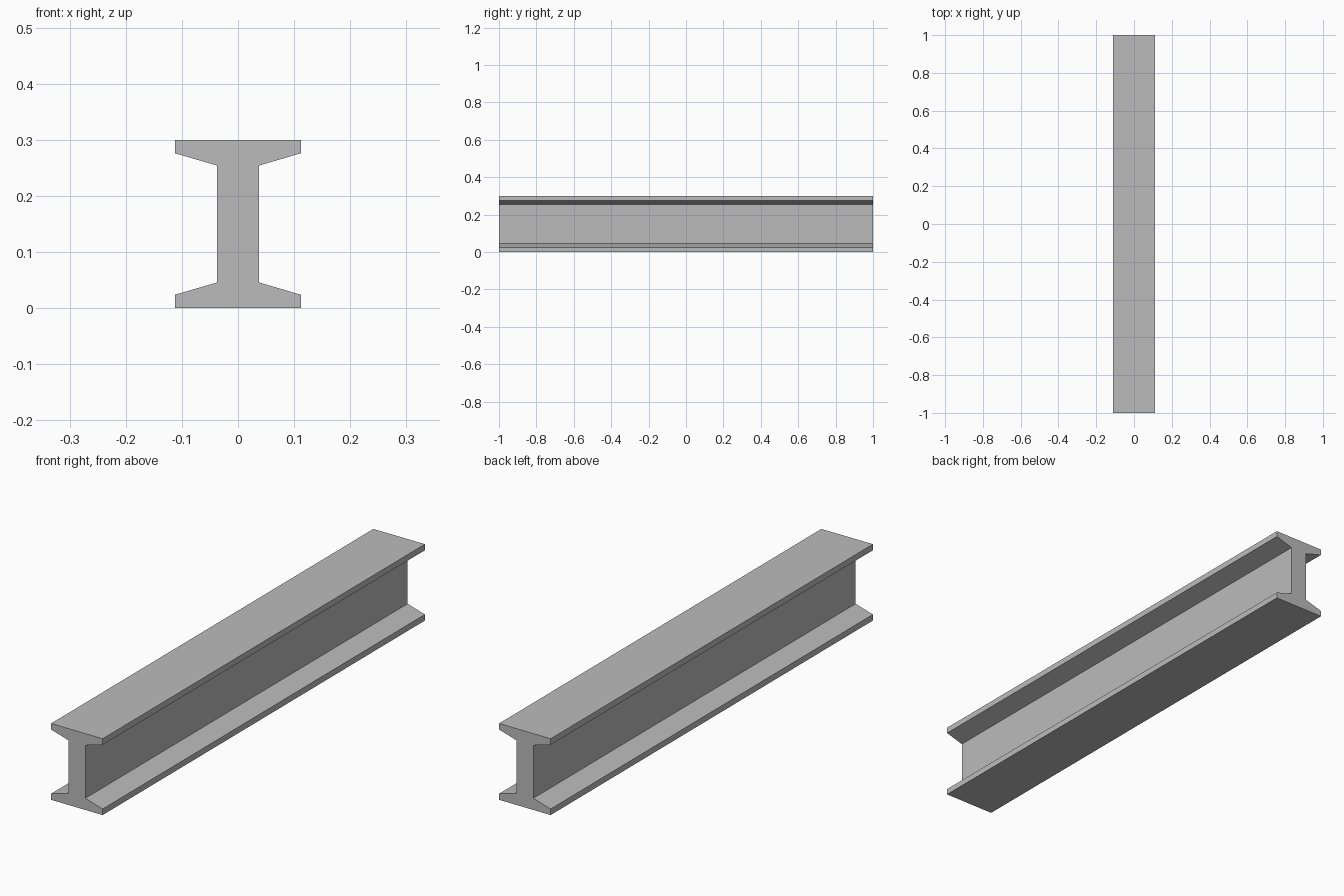
import bpy
import bmesh

# Remove the default cube
cube = bpy.data.objects.get("Cube")
if cube:
    bpy.data.objects.remove(cube, do_unlink=True)

LENGTH, HEIGHT = 2.0, 0.3

# Steel material
steel = bpy.data.materials.new("steel_grey")
steel.use_nodes = True
colour = (0.5, 0.5, 0.5, 1.0)
steel.diffuse_color = colour
steel.node_tree.nodes["Principled BSDF"].inputs["Base Color"].default_value = colour

# Lower right quarter of the section, mirrored into a full I outline
lower_right = [(0.112, 0.0), (0.112, 0.024), (0.037, 0.046)]
right = lower_right + [(x, HEIGHT - z) for x, z in reversed(lower_right)]
outline = right + [(-x, z) for x, z in reversed(right)]

# Extrude the section along the beam
bm = bmesh.new()
section = bm.faces.new([bm.verts.new((x, -LENGTH / 2, z)) for x, z in outline])
extruded = bmesh.ops.extrude_face_region(bm, geom=[section], use_keep_orig=True)
end_verts = [v for v in extruded["geom"] if isinstance(v, bmesh.types.BMVert)]
bmesh.ops.translate(bm, verts=end_verts, vec=(0, LENGTH, 0))
bmesh.ops.recalc_face_normals(bm, faces=bm.faces)

mesh = bpy.data.meshes.new("i_beam")
bm.to_mesh(mesh)
bm.free()
mesh.materials.append(steel)
beam = bpy.data.objects.new("i_beam", mesh)
bpy.context.collection.objects.link(beam)
